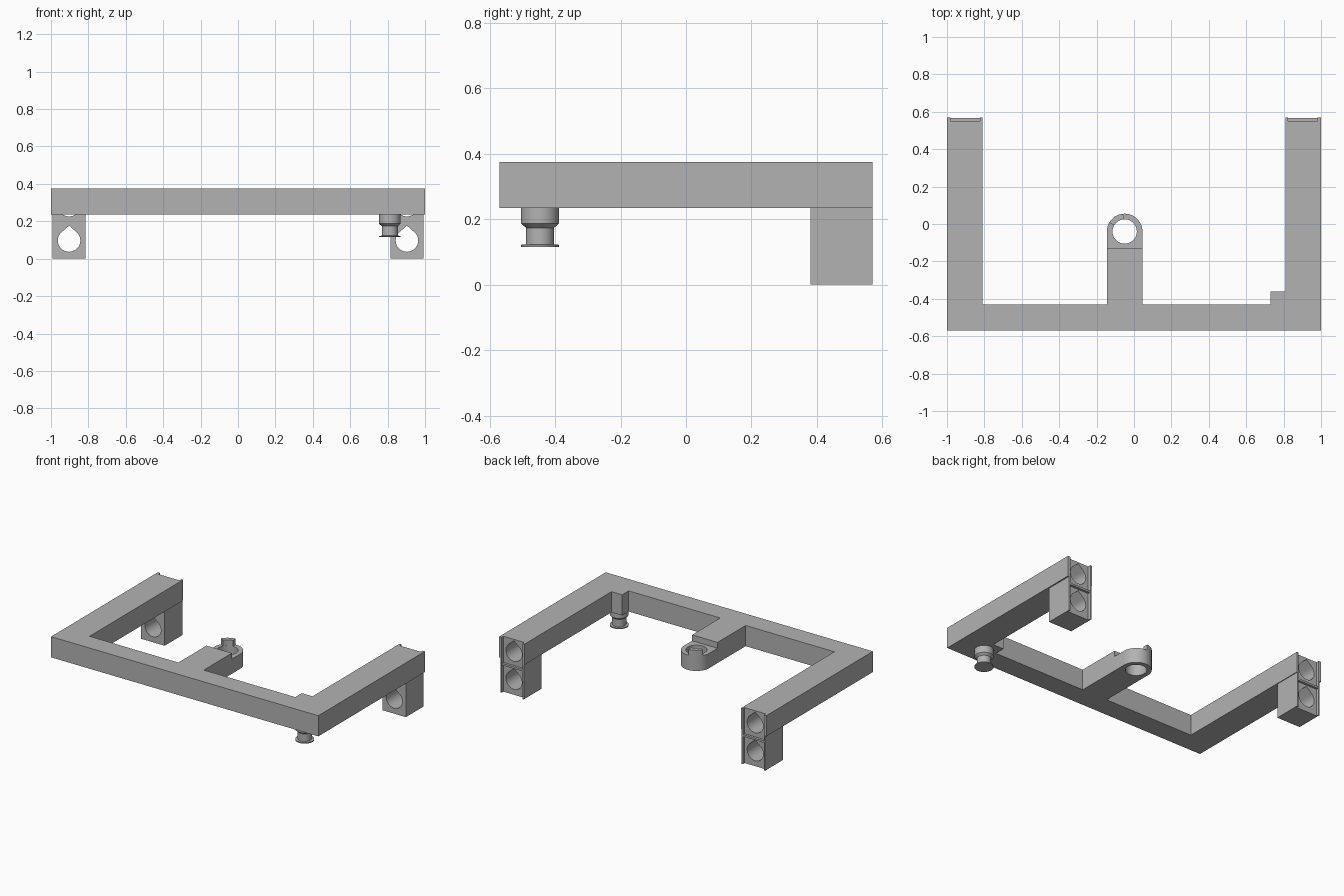
import bpy, bmesh, math

if "Cube" in bpy.data.objects:
    bpy.data.objects.remove(bpy.data.objects["Cube"])

grey = bpy.data.materials.new("plain grey")
grey.diffuse_color = (0.45, 0.45, 0.45, 1)
grey.use_nodes = True
grey.node_tree.nodes["Principled BSDF"].inputs["Base Color"].default_value = grey.diffuse_color


def add_object(name, bm):
    bmesh.ops.recalc_face_normals(bm, faces=bm.faces)
    mesh = bpy.data.meshes.new(name)
    bm.to_mesh(mesh)
    bm.free()
    mesh.materials.append(grey)
    ob = bpy.data.objects.new(name, mesh)
    bpy.context.collection.objects.link(ob)
    return ob


def prism(name, points, lo, hi, axis="z"):
    """Extrude a flat outline along z, or along y for (x, z) outlines."""
    bm = bmesh.new()
    place = (lambda a, b, d: (a, b, d)) if axis == "z" else (lambda a, b, d: (a, d, b))
    face = bm.faces.new([bm.verts.new(place(a, b, lo)) for a, b in points])
    made = bmesh.ops.extrude_face_region(bm, geom=[face])["geom"]
    step = place(0, 0, hi - lo)
    bmesh.ops.translate(bm, vec=step, verts=[v for v in made if isinstance(v, bmesh.types.BMVert)])
    return add_object(name, bm)


def box(name, x0, x1, y0, y1, z0, z1):
    return prism(name, [(x0, y0), (x1, y0), (x1, y1), (x0, y1)], z0, z1)


def arc(cx, cy, r, start, end, n):
    return [(cx + r * math.cos(math.radians(start + (end - start) * i / n)),
             cy + r * math.sin(math.radians(start + (end - start) * i / n))) for i in range(n + 1)]


def cut(ob, cutters):
    bpy.context.view_layer.objects.active = ob
    for c in cutters:
        mod = ob.modifiers.new("cut", "BOOLEAN")
        mod.operation, mod.solver, mod.object = "DIFFERENCE", "EXACT", c
        bpy.ops.object.modifier_apply(modifier=mod.name)


def smooth(ob):
    bpy.ops.object.select_all(action="DESELECT")
    ob.select_set(True)
    bpy.context.view_layer.objects.active = ob
    bpy.ops.object.shade_smooth_by_angle(angle=math.radians(30))


# U-shaped frame with centre arm and corner block
outline = [(-1, -.57), (1, -.57), (1, .57), (.81, .57), (.81, -.36), (.73, -.36), (.73, -.43),
           (.045, -.43), (.045, -.13), (-.145, -.13), (-.145, -.43), (-.81, -.43), (-.81, .57), (-1, .57)]
frame = prism("frame", outline, .235, .375)

# Feet under both rear ends, with two teardrop bores and a shallow rear channel
feet, cutters = [], []
for side, label in ((-1, "left"), (1, "right")):
    cx = side * .903
    feet.append(box(label + "_foot", cx - .088, cx + .088, .38, .57, 0, .235))
    for z in (.097, .286):
        drop = arc(cx, z, .06, -225, 45, 36) + [(cx, z + .08)]
        cutters.append(prism("bore_cutter", drop, .379, .6, "y"))
    cutters.append(box("channel_cutter", cx - .079, cx + .079, .55, .6, -.1, .5))
    box(label + "_channel_divider", cx - .079, cx + .079, .548, .566, .185, .198)

# Ring end of the centre arm, with a short raised lip
ring_outline = [(-.145, -.13), (.045, -.13)] + arc(-.05, -.04, .095, 0, 180, 32)
ring = prism("arm_ring", ring_outline, .235, .335)
ring_cutter = prism("ring_cutter", arc(-.05, -.04, .065, 0, 352.5, 47), .2, .4)
cut(ring, [ring_cutter])
lip = prism("ring_lip", arc(-.05, -.04, .095, 95, 150, 10) + arc(-.05, -.04, .065, 150, 95, 10), .33, .375)

for ob in [frame] + feet:
    cut(ob, cutters)
for c in cutters + [ring_cutter]:
    bpy.data.objects.remove(c)

# Flanged peg under the front right corner, turned from a profile
profile = [(0, .24), (.058, .24), (.058, .187), (.043, .174), (.043, .123),
           (.058, .122), (.058, .115), (0, .115)]
bm = bmesh.new()
verts = [bm.verts.new((r, 0, z)) for r, z in profile]
edges = [bm.edges.new(p) for p in zip(verts, verts[1:])]
bmesh.ops.spin(bm, geom=verts + edges, cent=(0, 0, 0), axis=(0, 0, 1), angle=math.tau, steps=40)
bmesh.ops.remove_doubles(bm, verts=bm.verts, dist=.0005)
bmesh.ops.translate(bm, vec=(.812, -.446, 0), verts=bm.verts)
peg = add_object("flanged_peg", bm)

for ob in [frame, ring, lip, peg] + feet:
    smooth(ob)
